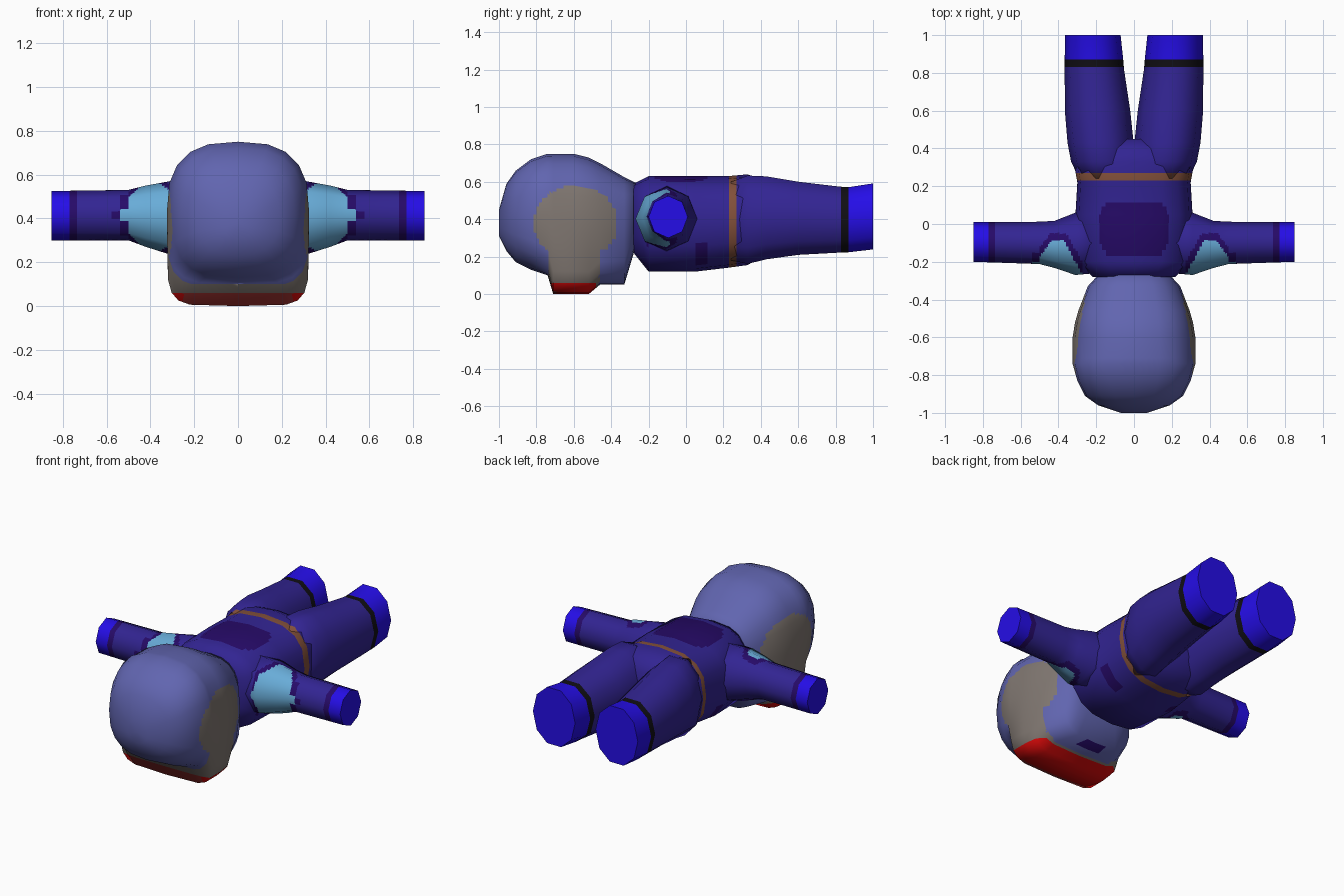
import bpy, bmesh, math
from mathutils import Vector

if "Cube" in bpy.data.objects:
    bpy.data.objects.remove(bpy.data.objects["Cube"])


def lin(c):
    c /= 255
    return c / 12.92 if c <= 0.04045 else ((c + 0.055) / 1.055) ** 2.4


COLOURS = {
    "indigo suit": (50, 36, 146), "periwinkle hood": (97, 101, 176),
    "sky blue": (104, 172, 216), "taupe": (128, 119, 113),
    "red": (222, 10, 10), "dusky red": (165, 52, 50),
    "boot blue": (38, 14, 236), "deep purple": (38, 10, 104),
    "belt brown": (130, 80, 58), "black": (16, 14, 20),
}
MATS = []
for name, rgb in COLOURS.items():
    m = bpy.data.materials.new(name)
    m.diffuse_color = (*[lin(c) for c in rgb], 1)
    m.use_nodes = True
    m.node_tree.nodes["Principled BSDF"].inputs["Base Color"].default_value = m.diffuse_color
    MATS.append(m)
SUIT, HOOD, SKY, TAUPE, RED, DUSKY, BOOT, PURPLE, BELT, BLACK = range(10)


def power(v, n):
    return math.copysign(abs(v) ** (2 / n), v)


def loft(name, rings, sides, paint, axis="y", side=1, cuts=6, planes=(), sharp_cap=False):
    """Rings are (position, centre, half width, low z, high z, top power, bottom power)."""
    bm = bmesh.new()

    def place(p, u, z):
        return Vector((u * side, p, z)) if axis == "y" else Vector((p * side, u, z))

    def add_ring(r):
        p, c, hw, lo, hi, nt, nb = r
        out = []
        for i in range(sides):
            a = 2 * math.pi * i / sides
            ca, sa = math.cos(a), math.sin(a)
            n = nt if sa >= 0 else nb
            out.append(bm.verts.new(place(p, c + hw * power(ca, n),
                                          (lo + hi) / 2 + (hi - lo) / 2 * power(sa, n))))
        return out

    loops = [add_ring(r) for r in rings]
    for a, b in zip(loops, loops[1:]):
        for i in range(sides):
            j = (i + 1) % sides
            bm.faces.new((a[i], a[j], b[j], b[i]))
    # end caps as fans; a sharp cap gets its own rim
    for k in (0, -1):
        r = rings[k]
        sharp = sharp_cap and k == -1
        rim = add_ring(r) if sharp else loops[k]
        mid = bm.verts.new(place(r[0], r[1], (r[3] + r[4]) / 2))
        for i in range(sides):
            f = (rim[i], rim[(i + 1) % sides], mid)
            bm.faces.new(f if k == -1 else f[::-1])
    bm.normal_update()
    # consistent outward winding
    flip = sum(f.normal.dot(f.calc_center_median() - Vector(place(
        sum(r[0] for r in rings) / len(rings), rings[len(rings) // 2][1], 0.4)))
        for f in bm.faces) < 0
    if flip:
        bmesh.ops.reverse_faces(bm, faces=bm.faces[:])
    bm.normal_update()
    # keep the coarse smooth shading through the subdivision
    lay = bm.verts.layers.float_vector.new("smooth_dir")
    for v in bm.verts:
        v[lay] = v.normal
    bmesh.ops.subdivide_edges(bm, edges=bm.edges[:], cuts=cuts, use_grid_fill=True)
    for ax, d in planes:
        no = Vector([float(ax == k) for k in "xyz"])
        bmesh.ops.bisect_plane(bm, geom=bm.verts[:] + bm.edges[:] + bm.faces[:],
                               plane_co=no * d, plane_no=no)
    for f in bm.faces:
        f.material_index = paint(f.calc_center_median())
        f.smooth = True
    normals = []
    for v in bm.verts:
        n = Vector(v[lay])
        normals.append(n.normalized() if n.length > 1e-4 else v.normal.copy())
    bm.verts.layers.float_vector.remove(lay)
    me = bpy.data.meshes.new(name)
    bm.to_mesh(me)
    bm.free()
    for m in MATS:
        me.materials.append(m)
    me.normals_split_custom_set_from_vertices(normals)
    ob = bpy.data.objects.new(name, me)
    bpy.context.collection.objects.link(ob)
    return ob


def paint_head(c):
    x, y, z = abs(c.x), c.y, c.z
    if z < 0.06 and y < -0.48:
        return DUSKY if y < -0.69 and x < 0.25 else RED
    if z < 0.1 and -0.76 < y < -0.47:
        return TAUPE
    if z < 0.1 and -0.42 < y < -0.34 and x < 0.07:
        return PURPLE
    if x > 0.2:
        oval = ((y + 0.59) / 0.225) ** 2 + ((z - 0.38) / 0.2) ** 2 < 1
        if oval or (-0.735 < y < -0.465 and z < 0.38):
            return TAUPE
    return HOOD


def paint_body(c):
    x, y, z = abs(c.x), c.y, c.z
    # boots, cuffs and belt
    if y > 0.87:
        return BOOT
    if y > 0.83:
        return BLACK
    if 0.23 < y < 0.27:
        return BELT
    # gloves
    if x > 0.77:
        return BOOT
    if x > 0.735:
        return PURPLE
    # shoulder patch with dark border
    d = max(y + 0.085, x - 0.52 + 0.75 * (y + 0.2), 0.3 + 0.54 * (y + 0.22) - x)
    if d < 0:
        return SKY
    if d < 0.035 and x > 0.27:
        return PURPLE
    # back panel and side flashes
    if z > 0.5 and (x / 0.185) ** 4 + ((y + 0.025) / 0.145) ** 4 < 1:
        return PURPLE
    if x > 0.18 and 0.05 < y < 0.115 and z < 0.27:
        return PURPLE
    return SUIT


# hooded head with a squared jaw
head = [(-1.0, .07, .31, .45, 2.2, 2.2), (-.96, .19, .23, .59, 2.4, 2.4),
        (-.91, .26, .17, .66, 2.6, 2.6), (-.83, .30, .13, .72, 2.7, 3),
        (-.74, .325, .10, .75, 2.7, 4), (-.71, .325, 0, .75, 2.7, 6),
        (-.60, .325, 0, .75, 2.7, 6), (-.52, .312, 0, .73, 2.7, 6),
        (-.46, .295, .05, .70, 2.7, 5), (-.33, .245, .05, .625, 2.7, 4),
        (-.27, .19, .25, .595, 2.6, 3)]
loft("head", [(r[0], 0) + r[1:] for r in head], 20, paint_head, cuts=5,
     planes=[("z", .06), ("z", .1)])

# torso
torso = [(-.28, .22, .22, .59), (-.2, .30, .12, .63), (.05, .31, .12, .63),
         (.22, .30, .14, .63), (.33, .32, .155, .64), (.40, .25, .2, .61),
         (.45, .12, .28, .55)]
loft("torso", [(y, 0, w, lo, hi, 2.7, 2.5) for y, w, lo, hi in torso], 16, paint_body,
     cuts=7, planes=[("y", .23), ("y", .27)])

# arms reaching sideways and legs reaching back
arm = [(.2, -.10, .16, .22, .58), (.31, -.105, .165, .235, .57),
       (.42, -.108, .125, .27, .55), (.5, -.1, .112, .30, .53), (.85, -.095, .105, .30, .525)]
leg = [(.24, .15, .14, .17, .61), (.33, .168, .165, .15, .645), (.43, .177, .175, .175, .64),
       (.6, .193, .173, .20, .61), (.82, .21, .157, .213, .583), (.87, .212, .155, .215, .58),
       (1.0, .218, .147, .23, .60)]
for label, s in (("left", -1), ("right", 1)):
    loft(label + "_arm", [r + (2, 2) for r in arm], 8, paint_body, "x", s, 8,
         [("x", s * .735), ("x", s * .77)], True)
    loft(label + "_leg", [r + (2.1, 2.1) for r in leg], 10, paint_body, "y", s, 5,
         [("y", .27), ("y", .83), ("y", .87)], True)
